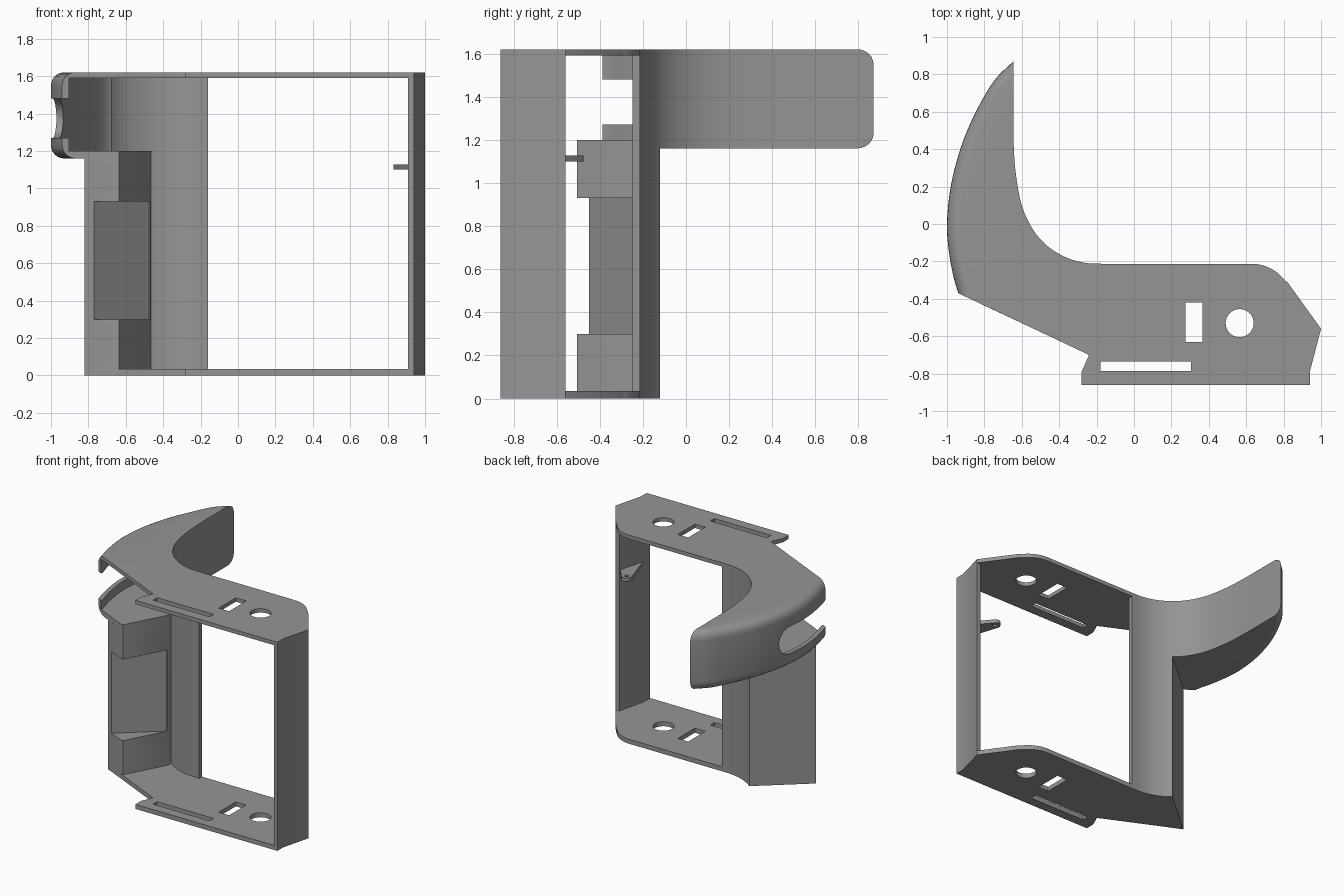
import bpy, bmesh, math
from mathutils import Vector

if "Cube" in bpy.data.objects:
    bpy.data.objects.remove(bpy.data.objects["Cube"])

grey = bpy.data.materials.new("plain_grey")
grey.diffuse_color = (0.30, 0.30, 0.30, 1)
grey.use_nodes = True
grey.node_tree.nodes["Principled BSDF"].inputs["Base Color"].default_value = grey.diffuse_color


def loft(name, rings):
    """Closed solid through rings of (2D points, z)."""
    bm = bmesh.new()
    loops = [[bm.verts.new((p[0], p[1], z)) for p in pts] for pts, z in rings]
    n = len(loops[0])
    for a, b in zip(loops, loops[1:]):
        for i in range(n):
            j = (i + 1) % n
            bm.faces.new((a[i], a[j], b[j], b[i]))
    bm.faces.new(loops[0])
    bm.faces.new(loops[-1])
    bmesh.ops.recalc_face_normals(bm, faces=bm.faces)
    me = bpy.data.meshes.new(name)
    bm.to_mesh(me)
    bm.free()
    me.materials.append(grey)
    ob = bpy.data.objects.new(name, me)
    bpy.context.collection.objects.link(ob)
    return ob


def prism(name, pts, z0, z1):
    return loft(name, [(pts, z0), (pts, z1)])


def box(name, x0, x1, y0, y1, z0, z1):
    return prism(name, [(x0, y0), (x1, y0), (x1, y1), (x0, y1)], z0, z1)


def activate(ob):
    bpy.ops.object.select_all(action='DESELECT')
    ob.select_set(True)
    bpy.context.view_layer.objects.active = ob


def cut(ob, cutters):
    for c in cutters:
        c.hide_render = True
        activate(ob)
        m = ob.modifiers.new("cut", 'BOOLEAN')
        m.operation, m.solver, m.object = 'DIFFERENCE', 'EXACT', c
        bpy.ops.object.modifier_apply(modifier=m.name)
        bpy.data.objects.remove(c)


def curve(ctrl, steps=4):
    """Smooth polyline through control points."""
    p = [Vector(c) for c in ctrl]
    p = [2 * p[0] - p[1]] + p + [2 * p[-1] - p[-2]]
    out = []
    for i in range(1, len(p) - 2):
        a, b, c, d = p[i - 1:i + 3]
        for s in range(steps):
            t = s / steps
            out.append(0.5 * (2 * b + (c - a) * t + (2 * a - 5 * b + 4 * c - d) * t * t
                              + (3 * b - a - 3 * c + d) * t ** 3))
    return out + [p[-2]]


def normals(pts):
    out = []
    for i in range(len(pts)):
        d = (pts[min(i + 1, len(pts) - 1)] - pts[max(i - 1, 0)]).normalized()
        out.append(Vector((d.y, -d.x)))
    return out


def offset(pts, d):
    return [p + n * d for p, n in zip(pts, normals(pts))]


def arc(cx, cy, r, a0, a1, n):
    return [(cx + r * math.cos(math.radians(a0 + (a1 - a0) * i / n)),
             cy + r * math.sin(math.radians(a0 + (a1 - a0) * i / n))) for i in range(n + 1)]


# Shared plan curves
T = 0.035
H = 1.62
outer = curve([(-.94, -.37), (-.968, -.27), (-.992, -.13), (-1, 0), (-.985, .17), (-.95, .33),
               (-.9, .48), (-.83, .63), (-.745, .77), (-.645, .87)])
inner = curve([(-.645, .87), (-.645, .6), (-.643, .42), (-.632, .27), (-.6, .1), (-.54, -.03),
               (-.46, -.12), (-.36, -.18), (-.26, -.208), (-.16, -.213)])
split = 24
back, column = inner[:split + 1], inner[split:]
post = [(-.47, -.2), (-.62, -.48), (-.635, -.505), (-.655, -.504)]

# Curved horn with rounded outer edges
dirs = normals(outer)
for i in range(len(dirs)):
    w = max(0, (i / (len(dirs) - 1) - .7) / .3)
    dirs[i] = dirs[i].lerp(Vector((0, -1.1)), w * w * (3 - 2 * w))
dirs[0] = Vector((1.0, -.471))


def horn_ring(d):
    o = [p + n * d for p, n in zip(outer, dirs)]
    tip_y = o[-1].y
    b = [Vector((p.x, p.y - (.87 - tip_y) * max(0, (p.y - .45) / .42))) for p in back]
    return o + b[1:] + [Vector(p) for p in post]


R = 0.07
steps = [R * (1 - math.cos(math.radians(a))) for a in range(0, 91, 15)]
low = [(horn_ring(R - math.sqrt(max(0, R * R - (R - s) ** 2))), s) for s in steps]
rings = [(r, 1.16 + s) for r, s in low] + [(r, H - s) for r, s in reversed(low)]
horn = loft("curved_horn", rings)

# Hollow inside of the horn, open to the front
hollow_out = [p for p in offset(outer, T) if p.x < -.69]
tip = Vector((-.68, hollow_out[-1].y + .01))
hollow_in = [p for p in offset(inner, T) if p.y < tip.y - .02]
front = [(.1, -.2485), (.1, -1.1), (-.87, -.75), (-.90, -.45)]
cavity = prism("horn_cavity", hollow_out + [tip] + hollow_in + front, 1.2, H - .03)

# Side slot with a rounded end
slot = loft("side_slot", [([(y, z) for y, z in
            [(-.7, 1.27)] + arc(.14, 1.375, .105, -90, 90, 12) + [(-.7, 1.48)]], x)
            for x in (-1.2, -.8)])
for v in slot.data.vertices:
    y, z, x = v.co
    v.co = (x, y, z)
cut(horn, [cavity, slot])

# Lower body with recess between two posts
body = prism("lower_body", [back[-1]] + post + [(-.82, -.427)], 0, 1.16)
recess = prism("body_recess", [(-.77, -.7), (-.77, -.45), (-.475, -.2), (-.4, -.2), (-.4, -.7)],
               .3, .93)
cutters = [recess]
for zc in (.175, 1.055):
    # Trapezoid pocket sunk into each post
    face = [(-.755, zc - .088), (-.675, zc - .05), (-.675, zc + .05), (-.755, zc + .088)]
    pk = loft("post_pocket", [(face, 0), (face, 1)])
    for v in pk.data.vertices:
        x, z, s = v.co
        y = -.37 - .471 * (x + .94)
        v.co = (x, y - .05 if s < .5 else y + .05, z)
    cutters.append(pk)
cut(body, cutters)

# Thin curved column wall
prism("column_wall", column + offset(column, T)[::-1], .03, H - .03)

# Bottom and top plates with openings
plate = ([(-.24, -.70), (-.28, -.79), (-.28, -.86), (.94, -.86), (.94, -.79), (1, -.56), (.82, -.31)]
         + arc(.63, -.433, .22, 36, 90, 8) + column[::-1] + post)
for name, z0, z1 in (("bottom_plate", 0, T), ("top_plate", H - .03, H)):
    ob = prism(name, plate, z0, z1)
    a, b = z0 - .1, z1 + .1
    cut(ob, [box("square_hole", .275, .365, -.63, -.42, a, b),
             box("strap_slot", -.18, .305, -.785, -.735, a, b),
             prism("round_hole", arc(.565, -.53, .075, 0, 348.75, 31), a, b)])

# Right side wall
prism("side_wall", [(.91, -.86), (.94, -.86), (.94, -.79), (1, -.56), (.965, -.56), (.91, -.78)],
      .03, H - .03)

# Small tab with a screw hole
tab = prism("screw_tab", [(.92, -.8), (.965, -.57)] + arc(.87, -.515, .04, 60, 190, 10), 1.1, 1.128)
cut(tab, [prism("screw_hole", arc(.87, -.515, .016, 0, 337.5, 15), 1.0, 1.2)])

for ob in list(bpy.context.collection.objects):
    activate(ob)
    bpy.ops.object.shade_smooth_by_angle(angle=math.radians(30))
